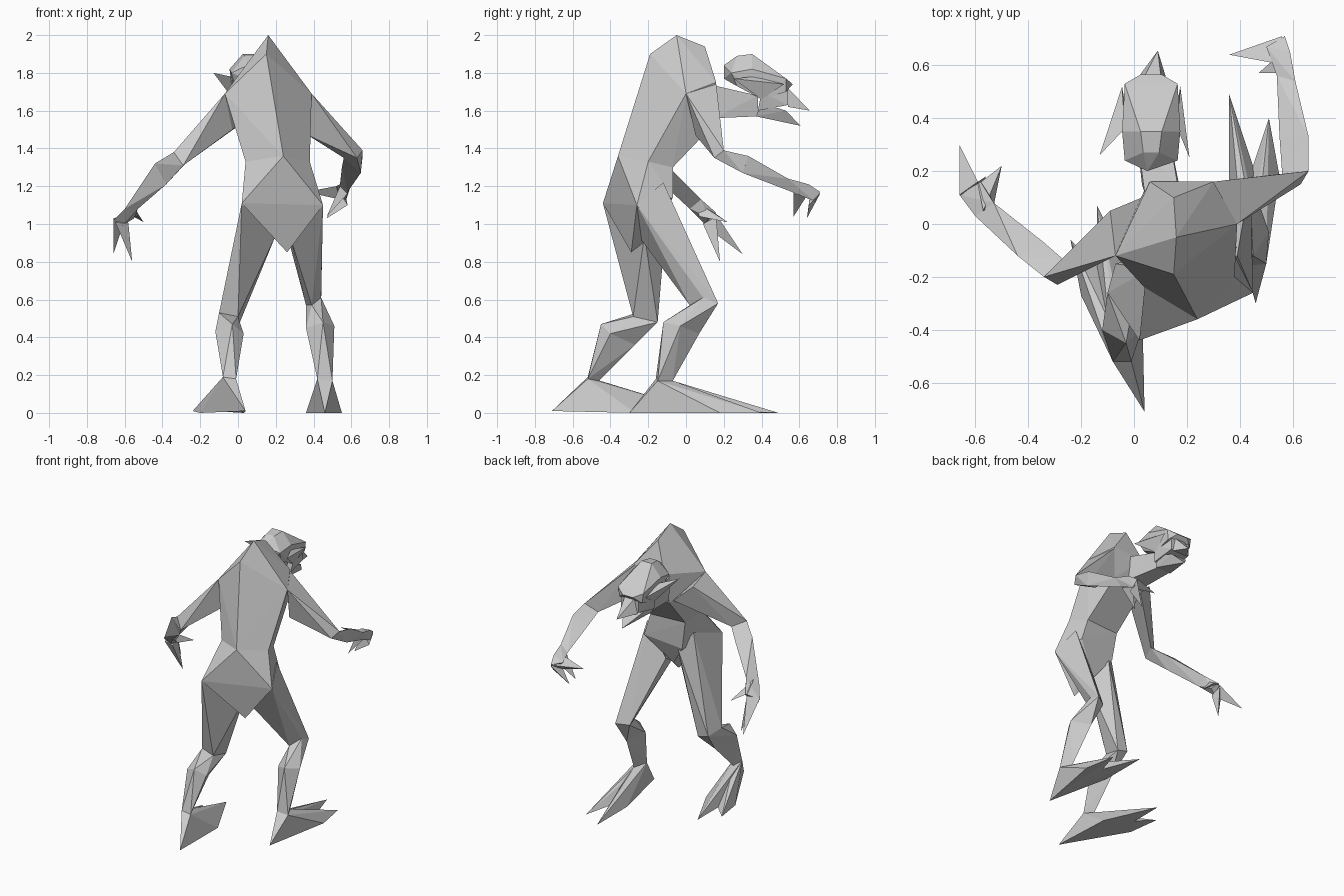
import bpy, bmesh


def hull(name, *groups):
    """Flat-faced solid stretched over a few corner points."""
    bm = bmesh.new()
    for p in sorted({p for g in groups for p in g}):
        bm.verts.new(p)
    res = bmesh.ops.convex_hull(bm, input=bm.verts[:])
    spare = {e for e in res["geom_interior"] + res["geom_unused"] if isinstance(e, bmesh.types.BMVert)}
    bmesh.ops.delete(bm, geom=list(spare), context='VERTS')
    bmesh.ops.recalc_face_normals(bm, faces=bm.faces[:])
    me = bpy.data.meshes.new(name)
    bm.to_mesh(me)
    bm.free()
    ob = bpy.data.objects.new(name, me)
    bpy.context.collection.objects.link(ob)
    return ob


def chain(names, rings):
    """Limb: one solid between each pair of neighbouring rings."""
    for name, a, b in zip(names, rings, rings[1:]):
        hull(name, a, b)


def foot(side, heel, ankle, notch, toes):
    """Two wedges sharing heel, ankle and notch; each ends in a toe."""
    for part, (edge, tip) in zip(("inner", "outer"), toes):
        hull(f"{side}_foot_{part}", ankle, [heel, notch, edge, tip])


def fingers(side, knuckles, tips):
    for i, (k, t) in enumerate(zip(knuckles, tips)):
        hull(f"{side}_finger_{i + 1}", k, [t])


# Torso: hunched chest and diamond-shaped pelvis share the waist
waist = [(0.24, -0.36, 1.36), (0.04, -0.24, 1.33), (0.38, -0.20, 1.33),
         (0.07, -0.09, 1.30), (0.33, -0.07, 1.30)]
hull("chest", waist,
     [(0.16, -0.05, 2.0), (0.15, -0.19, 1.90), (0.15, 0.10, 1.94),
      (-0.07, -0.12, 1.69), (0.39, 0.0, 1.69),
      (0.06, 0.16, 1.74), (0.30, 0.16, 1.75),
      (0.04, 0.13, 1.53), (0.29, 0.15, 1.53)])
hull("pelvis", waist,
     [(0.02, -0.44, 1.11), (0.45, -0.26, 1.10), (0.26, -0.29, 0.85),
      (0.21, -0.16, 0.95), (0.10, -0.10, 1.10), (0.38, -0.07, 1.14)])

# Left leg
knee = [(-0.10, -0.26, 0.53), (0.0, -0.28, 0.51), (0.01, -0.15, 0.48), (-0.07, -0.15, 0.50)]
calf = [(-0.12, -0.40, 0.43), (-0.03, -0.45, 0.47), (0.03, -0.40, 0.42), (-0.04, -0.27, 0.36)]
ankle = [(-0.08, -0.52, 0.19), (-0.01, -0.52, 0.18), (-0.05, -0.46, 0.17)]
hip = [(0.02, -0.44, 1.11), (0.06, -0.17, 1.20), (0.20, -0.22, 0.94), (0.13, -0.10, 1.08)]
chain(["left_thigh", "left_knee", "left_shin"], [hip, knee, calf, ankle])
foot("left", (0.04, -0.71, 0.01), ankle, (-0.14, -0.16, 0.01),
     [((0.03, -0.27, 0.0), (-0.14, 0.07, 0.01)), ((-0.20, -0.27, 0.0), (-0.24, -0.06, 0.01))])

# Right leg
knee = [(0.39, 0.02, 0.57), (0.44, 0.09, 0.61), (0.44, 0.17, 0.58), (0.36, 0.12, 0.57)]
calf = [(0.51, -0.03, 0.46), (0.36, -0.06, 0.45), (0.45, -0.12, 0.48), (0.42, 0.07, 0.42)]
ankle = [(0.42, -0.16, 0.18), (0.50, -0.15, 0.17), (0.46, -0.07, 0.17)]
hip = [(0.45, -0.26, 1.10), (0.39, -0.12, 1.22), (0.25, -0.13, 0.98), (0.28, -0.24, 0.92)]
chain(["right_thigh", "right_knee", "right_shin"], [hip, knee, calf, ankle])
foot("right", (0.46, -0.30, 0.0), ankle, (0.45, 0.22, 0.01),
     [((0.36, 0.15, 0.0), (0.36, 0.49, 0.0)), ((0.55, 0.18, 0.0), (0.51, 0.40, 0.0))])

# Left arm and hand
chain(["left_upper_arm", "left_elbow", "left_forearm", "left_palm"], [
    [(-0.07, -0.12, 1.69), (-0.09, 0.05, 1.65), (0.03, 0.10, 1.54), (-0.03, -0.06, 1.50)],
    [(-0.34, -0.20, 1.38), (-0.29, -0.23, 1.31), (-0.26, -0.14, 1.34)],
    [(-0.44, -0.12, 1.32), (-0.34, -0.07, 1.28), (-0.38, -0.12, 1.21)],
    [(-0.60, 0.03, 1.08), (-0.53, 0.08, 1.13), (-0.53, 0.02, 1.08)],
    [(-0.66, 0.11, 1.02), (-0.60, 0.10, 1.0), (-0.58, 0.16, 1.06), (-0.55, 0.12, 1.03)]])
fingers("left",
        [[(-0.66, 0.11, 1.03), (-0.61, 0.10, 0.99), (-0.59, 0.16, 1.05)],
         [(-0.65, 0.10, 1.01), (-0.58, 0.09, 1.0), (-0.59, 0.16, 1.04)],
         [(-0.57, 0.05, 1.12), (-0.53, 0.07, 1.04), (-0.59, 0.15, 1.06)]],
        [(-0.66, 0.30, 0.84), (-0.56, 0.18, 0.80), (-0.50, 0.22, 1.01)])

# Right arm and hand
chain(["right_upper_arm", "right_elbow", "right_forearm", "right_palm"], [
    [(0.39, 0.0, 1.69), (0.30, 0.16, 1.74), (0.37, 0.05, 1.47), (0.29, 0.15, 1.53)],
    [(0.66, 0.20, 1.39), (0.63, 0.15, 1.35), (0.56, 0.19, 1.35)],
    [(0.66, 0.33, 1.36), (0.65, 0.30, 1.27), (0.55, 0.33, 1.30)],
    [(0.61, 0.54, 1.24), (0.54, 0.56, 1.21), (0.58, 0.56, 1.17)],
    [(0.57, 0.71, 1.17), (0.59, 0.65, 1.21), (0.50, 0.67, 1.19), (0.57, 0.68, 1.12)]])
fingers("right",
        [[(0.56, 0.71, 1.17), (0.52, 0.61, 1.20), (0.54, 0.66, 1.13)],
         [(0.57, 0.71, 1.16), (0.53, 0.66, 1.18), (0.58, 0.65, 1.10)],
         [(0.54, 0.57, 1.20), (0.58, 0.57, 1.16), (0.55, 0.64, 1.15)]],
        [(0.36, 0.64, 1.17), (0.47, 0.64, 1.03), (0.47, 0.57, 1.04)])

# Head, mirrored about its own centre line
CX = 0.065


def both(*pts):
    return [(CX + s * x, y, z) for x, y, z in pts for s in (-1, 1)]


hull("neck", [(0.04, 0.12, 1.72), (0.17, 0.12, 1.74), (0.03, 0.15, 1.56), (0.17, 0.15, 1.56)],
     both((0.06, 0.38, 1.68), (0.05, 0.38, 1.57)))
hull("skull", [(0.05, 0.20, 1.84), (0.05, 0.20, 1.77)],
     both((0.04, 0.35, 1.90), (0.03, 0.27, 1.89), (0.10, 0.24, 1.80), (0.11, 0.35, 1.82),
          (0.10, 0.53, 1.77), (0.04, 0.565, 1.74), (0.09, 0.53, 1.70),
          (0.08, 0.27, 1.73), (0.09, 0.40, 1.66)))
hull("muzzle", both((0.10, 0.40, 1.70), (0.07, 0.54, 1.71), (0.07, 0.54, 1.63), (0.08, 0.38, 1.60)))
hull("nose", [(0.09, 0.655, 1.60)], both((0.04, 0.53, 1.73), (0.06, 0.54, 1.62)))
hull("jaw", [(0.08, 0.605, 1.52)], both((0.06, 0.37, 1.57), (0.08, 0.40, 1.64), (0.06, 0.53, 1.60)))
for side, s, tip in (("left", -1, (-0.13, 0.26, 1.80)), ("right", 1, (0.21, 0.25, 1.77))):
    hull(side + "_ear", [tip], [(CX + s * x, y, z) for x, y, z in
                                ((0.11, 0.52, 1.74), (0.10, 0.36, 1.78), (0.09, 0.40, 1.66))])
